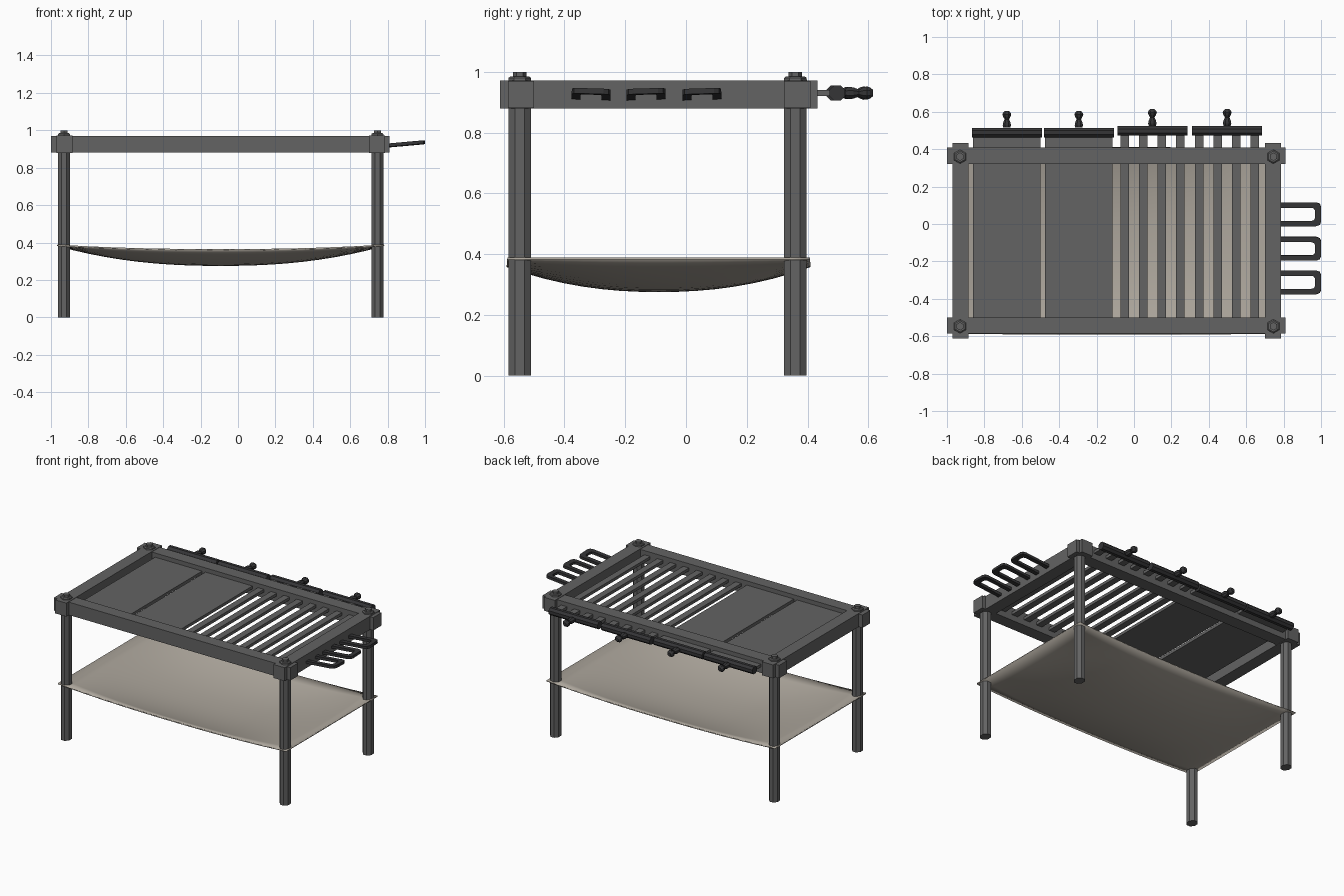
import bpy, bmesh, math
from mathutils import Matrix, Vector

if "Cube" in bpy.data.objects:
    bpy.data.objects.remove(bpy.data.objects["Cube"])


def mat(name, c):
    m = bpy.data.materials.new(name)
    m.diffuse_color = (*c, 1)
    m.use_nodes = True
    m.node_tree.nodes["Principled BSDF"].inputs["Base Color"].default_value = m.diffuse_color
    return m


STEEL = mat("grey_steel", (0.125, 0.125, 0.125))
DARK = mat("dark_iron", (0.035, 0.035, 0.037))
CLOTH = mat("beige_sheet", (0.42, 0.385, 0.335))


def finish(name, bm, m):
    bmesh.ops.recalc_face_normals(bm, faces=bm.faces[:])
    me = bpy.data.meshes.new(name)
    bm.to_mesh(me)
    bm.free()
    me.materials.append(m)
    ob = bpy.data.objects.new(name, me)
    bpy.context.collection.objects.link(ob)
    return ob


def box(name, x0, x1, y0, y1, z0, z1, m):
    bm = bmesh.new()
    bmesh.ops.create_cube(bm, size=1)
    for v in bm.verts:
        v.co = Vector(((x0 + x1) / 2 + v.co.x * (x1 - x0),
                       (y0 + y1) / 2 + v.co.y * (y1 - y0),
                       (z0 + z1) / 2 + v.co.z * (z1 - z0)))
    return finish(name, bm, m)


def loft(name, rings, sides, origin, rot, m, phase=0.0):
    """Stack of polygon rings (height, rx, ry) along local z."""
    bm = bmesh.new()
    loops = []
    for h, rx, ry in rings:
        loops.append([bm.verts.new((rx * math.cos(phase + i * math.tau / sides),
                                    ry * math.sin(phase + i * math.tau / sides), h))
                      for i in range(sides)])
    for a, b in zip(loops, loops[1:]):
        for i in range(sides):
            j = (i + 1) % sides
            bm.faces.new((a[i], a[j], b[j], b[i]))
    bm.faces.new(loops[0])
    bm.faces.new(loops[-1])
    bm.transform(Matrix.Translation(origin) @ rot)
    return finish(name, bm, m)


ID = Matrix.Identity(4)
TO_Y = Matrix.Rotation(-math.pi / 2, 4, 'X')
TO_X = Matrix.Rotation(math.pi / 2, 4, 'Y')

# Crossed frame rails
box("back_rail", -1.0, 0.81, 0.322, 0.41, 0.88, 0.969, STEEL)
box("front_rail", -1.0, 0.81, -0.585, -0.5, 0.88, 0.969, STEEL)
box("left_rail", -0.97, -0.885, -0.612, 0.433, 0.879, 0.972, STEEL)
box("right_rail", 0.70, 0.785, -0.612, 0.433, 0.879, 0.972, STEEL)

# Legs with washer and nut above each corner
oct_r = 1 / math.cos(math.pi / 8)
for side, x in (("left", -0.93), ("right", 0.745)):
    for end, y in (("front", -0.547), ("back", 0.36)):
        loft(f"{end}_{side}_leg", [(0, 0.032 * oct_r, 0.037 * oct_r), (0.9, 0.032 * oct_r, 0.037 * oct_r)],
             8, (x, y, 0), ID, STEEL, math.pi / 8)
        yb = y + (0 if end == "back" else 0.0)
        loft(f"{end}_{side}_bolt",
             [(0.965, 0.038, 0.038), (0.98, 0.037, 0.037), (0.985, 0.03, 0.03),
              (0.985, 0.022, 0.022), (1.0, 0.022, 0.022)],
             6, (x, yb, 0), ID, STEEL, math.pi / 2)

# Four pull-out panels: two solid plates and two slotted grates
KNOB = [(0.0, 0.02, 0.017), (0.012, 0.024, 0.022), (0.026, 0.022, 0.02), (0.045, 0.013, 0.012),
        (0.058, 0.021, 0.02), (0.07, 0.026, 0.024), (0.08, 0.022, 0.02), (0.09, 0.012, 0.012)]
for n, (xc, y_head, solid) in enumerate(((-0.68, 0.488, True), (-0.295, 0.488, True),
                                         (0.098, 0.498, False), (0.498, 0.498, False)), 1):
    if solid:
        box(f"griddle_plate_{n}", xc - 0.18, xc + 0.18, -0.54, y_head, 0.92, 0.94, STEEL)
    else:
        for k in range(4):
            xb = xc + (k - 1.5) * 0.099
            box(f"grate_{n}_bar_{k + 1}", xb - 0.0225, xb + 0.0225, -0.54, y_head, 0.92, 0.94, STEEL)
    loft(f"panel_{n}_crossbar", [(-0.187, 0.027, 0.028), (0.187, 0.027, 0.028)],
         8, (xc, y_head, 0.93), TO_X, DARK, math.pi / 8)
    loft(f"panel_{n}_knob", KNOB, 8, (xc, y_head + 0.027, 0.93), TO_Y, DARK, math.pi / 8)

# Three U-shaped handles on the right end
OUT = [(-0.04, 0.064), (0.19, 0.064), (0.208, 0.057), (0.216, 0.04)]
INN = [(-0.04, 0.035), (0.165, 0.035), (0.178, 0.031), (0.184, 0.02)]
OUT += [(a, -b) for a, b in reversed(OUT)]
INN += [(a, -b) for a, b in reversed(INN)]
for n, (yc, roll) in enumerate(((-0.312, -0.03), (-0.132, 0.03), (0.052, 0.03)), 1):
    bm = bmesh.new()
    sec = []
    for (ox, oy), (ix, iy) in zip(OUT, INN):
        sec.append([bm.verts.new(p) for p in ((ox, oy, -0.009), (ix, iy, -0.009),
                                              (ix, iy, 0.009), (ox, oy, 0.009))])
    for a, b in zip(sec, sec[1:]):
        for i in range(4):
            bm.faces.new((a[i], a[(i + 1) % 4], b[(i + 1) % 4], b[i]))
    bm.faces.new(sec[0])
    bm.faces.new(sec[-1])
    bm.transform(Matrix.Translation((0.785, yc, 0.917)) @ Matrix.Rotation(-0.09, 4, 'Y')
                 @ Matrix.Rotation(roll, 4, 'X'))
    finish(f"side_handle_{n}", bm, DARK)

# Sagging sheet slung between the legs
bm = bmesh.new()
bmesh.ops.create_grid(bm, x_segments=20, y_segments=16, size=1)
for v in bm.verts:
    u, w = v.co.x, v.co.y
    fx, fy = 1 - abs(u) ** 2.3, 1 - abs(w) ** 2.2
    v.co = Vector((-0.0925 + 0.873 * u, -0.09 + 0.498 * w, 0.389 - 0.024 * fx - 0.082 * fx * fy))
sheet = finish("slung_sheet", bm, CLOTH)
if sheet.data.polygons[0].normal.z < 0:
    sheet.data.flip_normals()
sol = sheet.modifiers.new("thickness", 'SOLIDIFY')
sol.thickness = 0.008
sol.offset = -1
bpy.ops.object.select_all(action='DESELECT')
sheet.select_set(True)
bpy.context.view_layer.objects.active = sheet
bpy.ops.object.shade_smooth_by_angle()
